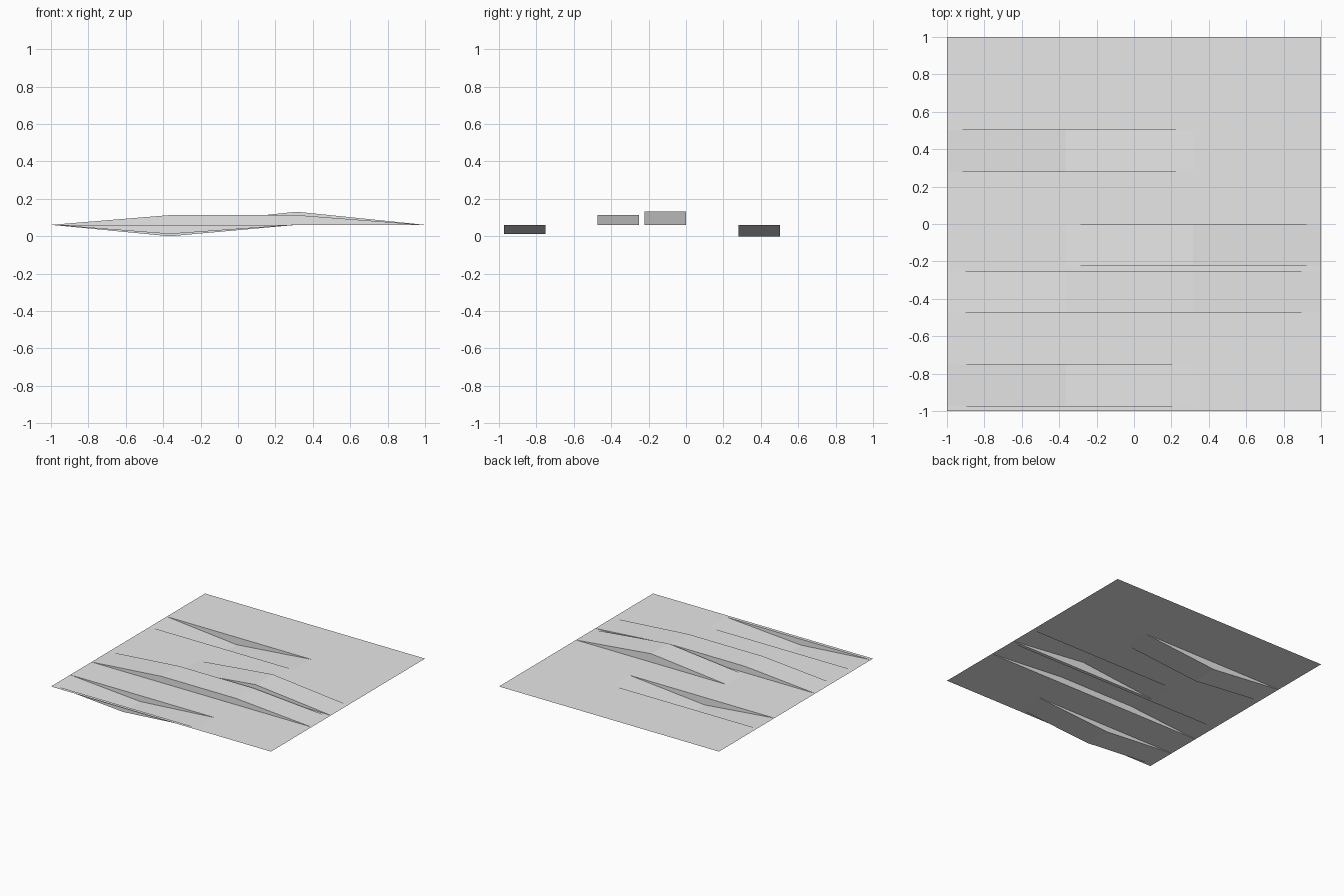
import bpy
import bmesh

cube = bpy.data.objects.get("Cube")
if cube:
    bpy.data.objects.remove(cube)

grey = bpy.data.materials.new("light grey")
grey.use_nodes = True
colour = (0.8, 0.8, 0.8, 1)
grey.diffuse_color = colour
grey.node_tree.nodes["Principled BSDF"].inputs["Base Color"].default_value = colour

BASE = 0.061                 # height of the flat sheet
LEFT, RIGHT = -0.365, 0.315  # fold positions along x

# Pressed strips from front to back: y range and folded (x, z) profile
strips = [
    (-0.973, -0.75, [(-1, BASE), (LEFT, 0.012), (RIGHT, BASE)]),
    (-0.473, -0.25, [(-1, BASE), (LEFT, 0.113), (RIGHT, 0.113), (1, BASE)]),
    (-0.222, 0.0, [(LEFT, BASE), (RIGHT, 0.131), (1, BASE)]),
    (0.28, 0.503, [(-1, BASE), (LEFT, 0.0), (RIGHT, BASE)]),
]

bm = bmesh.new()


def face(points):
    bm.faces.new([bm.verts.new(p) for p in points])


def band(y0, y1, profile):
    """Sweep an (x, z) profile from y0 to y1, facing up."""
    for (xa, za), (xb, zb) in zip(profile, profile[1:]):
        face([(xa, y0, za), (xb, y0, zb), (xb, y1, zb), (xa, y1, za)])


flat = [(-1, BASE), (LEFT, BASE), (RIGHT, BASE), (1, BASE)]
edge = -1
for y0, y1, profile in strips:
    # Flat sheet in front of the strip
    band(edge, y0, flat)
    # Folded strip, with the sheet running on to both sides
    row = [p for p in flat if p[0] < profile[0][0]] + profile
    row += [p for p in flat if p[0] > profile[-1][0]]
    band(y0, y1, row)
    # Upright walls joining the strip to the sheet
    face([(x, y0, z) for x, z in reversed(profile)])
    face([(x, y1, z) for x, z in profile])
    edge = y1
band(edge, 1, flat)

bmesh.ops.remove_doubles(bm, verts=bm.verts, dist=0.0001)

mesh = bpy.data.meshes.new("pressed_sheet")
bm.to_mesh(mesh)
bm.free()
mesh.materials.append(grey)
sheet = bpy.data.objects.new("pressed_sheet", mesh)
bpy.context.collection.objects.link(sheet)
